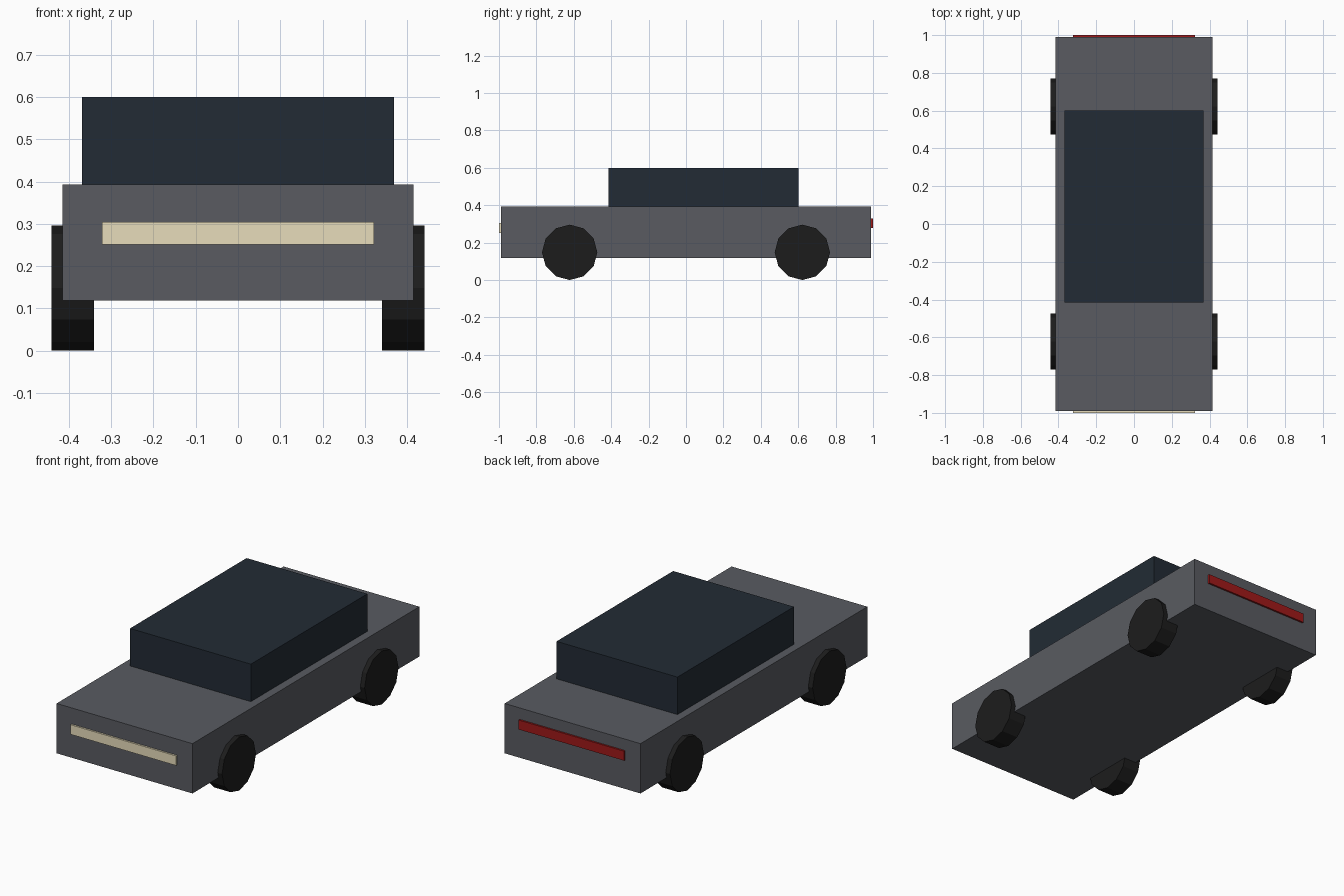
import bpy
import math

if "Cube" in bpy.data.objects:
    bpy.data.objects.remove(bpy.data.objects["Cube"])


def material(name, rgb):
    m = bpy.data.materials.new(name)
    m.diffuse_color = (*rgb, 1)
    m.use_nodes = True
    m.node_tree.nodes["Principled BSDF"].inputs["Base Color"].default_value = m.diffuse_color
    return m


def box(name, x, y, z, mat):
    """Box from (min, max) ranges on each axis."""
    bpy.ops.mesh.primitive_cube_add(size=1, location=[sum(r) / 2 for r in (x, y, z)])
    ob = bpy.context.object
    ob.name = name
    ob.scale = [r[1] - r[0] for r in (x, y, z)]
    bpy.ops.object.transform_apply(location=False, rotation=False, scale=True)
    ob.data.materials.append(mat)
    return ob


paint = material("paint", (0.10, 0.105, 0.12))
glass = material("glass", (0.016, 0.024, 0.035))
rubber = material("rubber", (0.012, 0.012, 0.012))
cream = material("headlight", (0.80, 0.72, 0.50))
red = material("taillight", (0.35, 0.01, 0.01))

# Body and cabin
box("body", (-0.415, 0.415), (-0.99, 0.99), (0.118, 0.393), paint)
box("cabin", (-0.369, 0.369), (-0.415, 0.602), (0.393, 0.60), glass)

# Light bars
box("headlight_bar", (-0.322, 0.322), (-1.0, -0.98), (0.251, 0.304), cream)
box("taillight_bar", (-0.322, 0.322), (0.98, 1.0), (0.278, 0.330), red)

# Four twelve-sided wheels
R = 0.148
for side, sx in (("left", -1), ("right", 1)):
    for end, y in (("front", -0.622), ("rear", 0.622)):
        bpy.ops.mesh.primitive_cylinder_add(
            vertices=12, radius=R, depth=0.101,
            location=(sx * 0.391, y, R), rotation=(0, math.pi / 2, 0))
        wheel = bpy.context.object
        wheel.name = f"{end}_{side}_wheel"
        wheel.data.materials.append(rubber)
